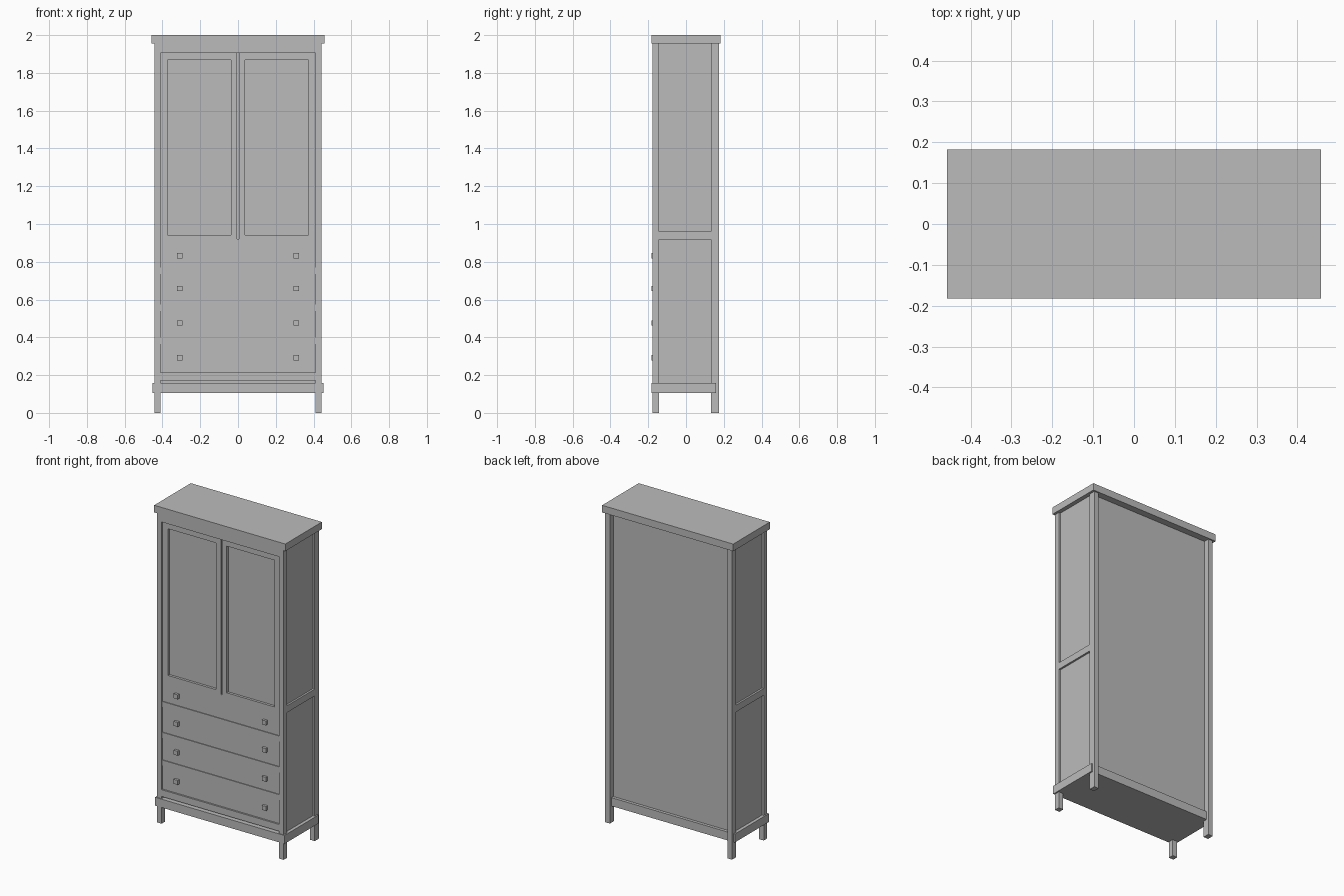
import bpy
import bmesh

cube = bpy.data.objects.get("Cube")
if cube:
    bpy.data.objects.remove(cube, do_unlink=True)

grey = bpy.data.materials.new("plain grey")
grey.use_nodes = True
COLOUR = (0.5, 0.5, 0.5, 1)
grey.diffuse_color = COLOUR
grey.node_tree.nodes["Principled BSDF"].inputs["Base Color"].default_value = COLOUR


def box(name, x, y, z):
    """Add a box spanning the given (low, high) ranges."""
    bm = bmesh.new()
    bmesh.ops.create_cube(bm, size=1)
    for v in bm.verts:
        v.co = [r[0] if c < 0 else r[1] for c, r in zip(v.co, (x, y, z))]
    mesh = bpy.data.meshes.new(name)
    bm.to_mesh(mesh)
    bm.free()
    mesh.materials.append(grey)
    obj = bpy.data.objects.new(name, mesh)
    bpy.context.collection.objects.link(obj)
    return obj


def pair(name, x, y, z):
    """Add a box on the left (+x) and its mirror on the right."""
    box("left_" + name, x, y, z)
    box("right_" + name, (-x[1], -x[0]), y, z)


# Main levels and planes
OUT, IN = 0.443, 0.41
FRONT, BACK = -0.177, 0.174
FACE = -0.166
BASE, PLINTH, TOP = 0.105, 0.158, 1.955
DOOR_LOW, DOOR_HIGH = 0.92, 1.905

# Cornice and corner posts
box("cornice", (-0.458, 0.458), (-0.182, 0.183), (TOP, 2.0))
pair("front_post", (IN, OUT), (FRONT, -0.143), (0, TOP))
pair("back_post", (IN, OUT), (0.133, BACK), (0, TOP))

# Base
box("plinth_front", (-0.452, 0.452), (-0.182, -0.14), (BASE, PLINTH))
pair("plinth_side", (IN, 0.452), (-0.182, 0.159), (BASE, PLINTH))
box("plinth_back", (-IN, IN), (0.133, 0.159), (BASE, PLINTH))
box("bottom_board", (-IN, IN), (-0.15, 0.14), (BASE, PLINTH))

# Sides and back
pair("side_panel", (0.40, OUT - 0.012), (-0.145, 0.135), (PLINTH, TOP))
pair("side_rail", (0.42, OUT), (-0.143, 0.133), (0.917, 0.96))
box("back_panel", (-IN, IN), (0.125, 0.14), (PLINTH, TOP))

# Front frame
box("carcass_front", (-IN, IN), (-0.145, -0.135), (PLINTH, TOP))
box("top_rail", (-IN, IN), (FRONT, -0.14), (DOOR_HIGH, TOP))
box("bottom_rail", (-IN, IN), (FRONT, -0.14), (0.172, 0.215))

# Doors: stiles, rails and a recessed panel
GAP, P0, P1, PZ0, PZ1 = 0.004, 0.037, 0.372, 0.942, 1.868
DEPTH = (FACE, -0.14)
pair("door_inner_stile", (GAP, P0), DEPTH, (DOOR_LOW, DOOR_HIGH))
pair("door_outer_stile", (P1, IN), DEPTH, (DOOR_LOW, DOOR_HIGH))
pair("door_bottom_rail", (P0, P1), DEPTH, (DOOR_LOW, PZ0))
pair("door_top_rail", (P0, P1), DEPTH, (PZ1, DOOR_HIGH))
pair("door_panel", (P0, P1), (-0.15, -0.14), (PZ0, PZ1))

# Drawers with square knobs, and dividers standing slightly proud
dividers = [(0.365, 0.4), (0.54, 0.575), (0.735, 0.77)]
lows = [0.215] + [d[1] for d in dividers]
highs = [d[0] for d in dividers] + [DOOR_LOW]
knobs = [0.292, 0.476, 0.658, 0.832]
for i, (low, high, knob) in enumerate(zip(lows, highs, knobs), 1):
    box(f"drawer_{i}", (-IN, IN), DEPTH, (low, high))
    pair(f"knob_{i}", (0.294, 0.322), (-0.182, FACE), (knob - 0.014, knob + 0.014))
for i, span in enumerate(dividers, 1):
    box(f"divider_{i}", (-IN, IN), (FACE - 0.005, -0.14), span)
